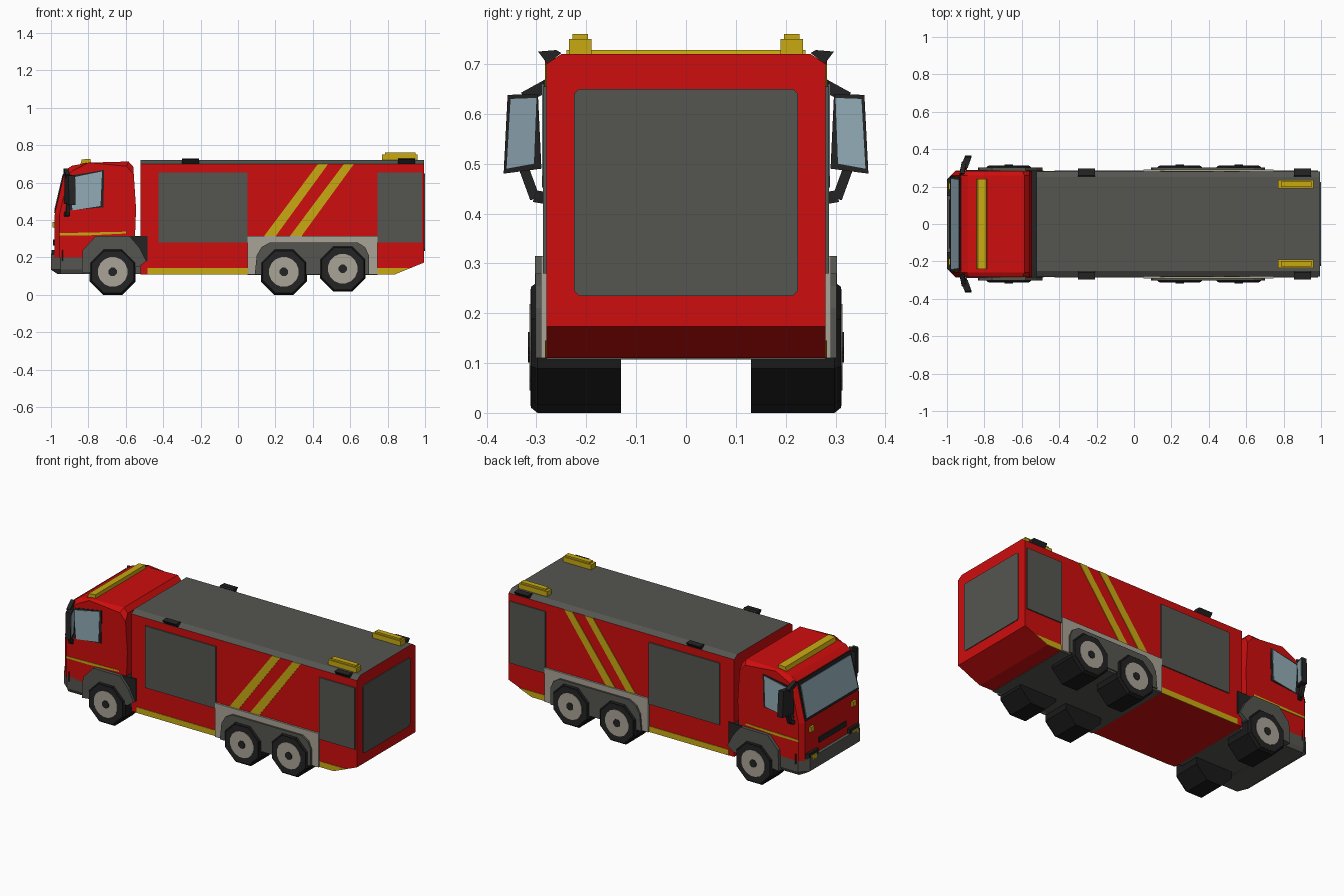
import bpy, bmesh, math
from mathutils import Vector

cube = bpy.data.objects.get("Cube")
if cube:
    bpy.data.objects.remove(cube, do_unlink=True)


def material(name, r, g, b):
    m = bpy.data.materials.new(name)
    m.use_nodes = True
    m.diffuse_color = (r, g, b, 1)
    bsdf = next(n for n in m.node_tree.nodes if n.type == 'BSDF_PRINCIPLED')
    bsdf.inputs["Base Color"].default_value = (r, g, b, 1)
    bsdf.inputs["Roughness"].default_value = 0.7
    return m


RED = material("fire red", 0.62, 0.004, 0.004)
GREY = material("panel grey", 0.09, 0.09, 0.08)
YELLOW = material("signal yellow", 0.58, 0.4, 0.006)
BEIGE = material("light metal", 0.4, 0.37, 0.31)
BLACK = material("trim black", 0.017, 0.017, 0.018)
TYRE = material("tyre rubber", 0.01, 0.01, 0.01)
GLASS = material("window glass", 0.29, 0.41, 0.47)


def finish(name, bm, *mats):
    bmesh.ops.recalc_face_normals(bm, faces=bm.faces[:])
    me = bpy.data.meshes.new(name)
    bm.to_mesh(me)
    bm.free()
    for m in mats:
        me.materials.append(m)
    ob = bpy.data.objects.new(name, me)
    bpy.context.collection.objects.link(ob)
    return ob


def loft(bm, ring_a, ring_b):
    """Closed solid between two rings with equal point counts."""
    a = [bm.verts.new(p) for p in ring_a]
    b = [bm.verts.new(p) for p in ring_b]
    bm.faces.new(a)
    bm.faces.new(b[::-1])
    for i in range(len(a)):
        j = (i + 1) % len(a)
        bm.faces.new((a[i], a[j], b[j], b[i]))


def place(p, axis, d):
    return {'x': (d, p[0], p[1]), 'y': (p[0], d, p[1]), 'z': (p[0], p[1], d)}[axis]


def prism_bm(pts, axis, a, b):
    bm = bmesh.new()
    loft(bm, [place(p, axis, a) for p in pts], [place(p, axis, b) for p in pts])
    return bm


def prism(name, pts, axis, a, b, mat):
    return finish(name, prism_bm(pts, axis, a, b), mat)


def rect(u0, u1, v0, v1):
    return [(u0, v0), (u1, v0), (u1, v1), (u0, v1)]


def box(name, x0, x1, y0, y1, z0, z1, mat):
    return prism(name, rect(x0, x1, y0, y1), 'z', z0, z1, mat)


def ngon(cx, cz, r, n):
    return [(cx + r * math.cos(math.tau * (i + 0.5) / n),
             cz + r * math.sin(math.tau * (i + 0.5) / n)) for i in range(n)]


def both_sides(name, pts, a, b, mat):
    """Side prism on the near and far flank."""
    for label, s in (("near", -1), ("far", 1)):
        prism(f"{name}_{label}", pts, 'y', s * a, s * b, mat)


SIDE = 0.28

# Rear body: chamfered roof edges and an upswept tail
section = [(-SIDE, .11), (SIDE, .11), (SIDE, .70), (.25, .72), (-.25, .72), (-SIDE, .70)]
bm = prism_bm(section, 'x', -.52, .995)
cut = bmesh.ops.bisect_plane(bm, geom=bm.verts[:] + bm.edges[:] + bm.faces[:],
                             plane_co=(.84, 0, .11), plane_no=(.065, 0, -.16), clear_outer=True)
bmesh.ops.holes_fill(bm, edges=[e for e in bm.edges if e.is_boundary])
body = finish("body", bm, RED, GREY)
for p in body.data.polygons:
    p.material_index = int(p.normal.z > .2)
box("wheel_bay_floor", .05, .745, -SIDE, SIDE, .107, .115, GREY)

# Shutters, lower trim and diagonal stripes
both_sides("front_shutter", rect(-.425, .05, .28, .655), SIDE, .287, GREY)
both_sides("rear_shutter", rect(.745, .985, .28, .655), SIDE, .287, GREY)
both_sides("sill_trim", rect(-.485, .05, .11, .145), SIDE, .283, YELLOW)
both_sides("tail_trim", [(.745, .11), (.84, .11), (.926, .145), (.745, .145)], SIDE, .283, YELLOW)
for x in (.14, .278):
    both_sides("stripe", [(x, .315), (x + .062, .315), (x + .342, .70), (x + .288, .70)],
               SIDE, .283, YELLOW)
c = .01
prism("back_shutter", [(-.225, .235 + c), (-.225 + c, .235), (.225 - c, .235), (.225, .235 + c),
                       (.225, .65 - c), (.225 - c, .65), (-.225 + c, .65), (-.225, .65 - c)],
      'x', .994, 1.0, GREY)

# Roof lamps
for s in (-1, 1):
    box("beacon_base", .77, .96, s * .19, s * .235, .715, .75, YELLOW)
    box("beacon_top", .785, .95, s * .197, s * .228, .75, .76, YELLOW)
    for x in (-.3, .855):
        prism("work_lamp", [(s * .278, .70), (s * .25, .722), (s * .26, .728), (s * .297, .725)],
              'x', x, x + .092, BLACK)

# Rear wheel surround
both_sides("rear_surround", rect(.05, .745, .11, .315), SIDE, .291, BEIGE)
both_sides("rear_arch", [(.09, .11), (.1, .21), (.125, .255), (.17, .28), (.64, .28),
                         (.68, .255), (.7, .21), (.7, .11)], SIDE, .302, GREY)

# Wheels: octagonal tyres, round rims, dark hubs
for x, z in ((-.67, .123), (.245, .123), (.56, .14)):
    for s in (-1, 1):
        bm = bmesh.new()
        rings = [(.13, .133), (.298, .133), (.311, .122)]
        for (y0, r0), (y1, r1) in zip(rings, rings[1:]):
            loft(bm, [(u, s * y0, v) for u, v in ngon(x, z, r0, 8)],
                 [(u, s * y1, v) for u, v in ngon(x, z, r1, 8)])
        finish("tyre", bm, TYRE)
        prism("tyre_wall", ngon(x, z, .118, 8), 'y', s * .305, s * .312, BLACK)
        prism("rim", ngon(x, z, .08, 16), 'y', s * .30, s * .314, BEIGE)
        prism("hub", ngon(x, z, .024, 8), 'y', s * .30, s * .317, BLACK)

# Cab with bevelled front corners and roof edges
CAB = .283
profile = [(-.98, .20), (-.98, .43), (-.925, .665), (-.89, .69), (-.80, .707), (-.585, .713),
           (-.56, .685), (-.545, .46), (-.555, .20)]
bm = prism_bm(profile, 'y', -CAB, CAB)
edges = []
for e in bm.edges:
    m = (e.verts[0].co + e.verts[1].co) / 2
    if abs(m.y) > .2 and (m.x < -.94 or m.z > .6):
        edges.append(e)
bmesh.ops.bevel(bm, geom=edges, offset=.025, segments=1, affect='EDGES')
finish("cab", bm, RED)

# Windscreen lies on the sloped front of the cab
low, high = Vector((-.98, 0, .43)), Vector((-.925, 0, .665))
out = Vector((-(high.z - low.z), 0, high.x - low.x)).normalized()


def screen(name, t0, t1, w0, w1, depth, mat):
    a, b = low.lerp(high, t0), low.lerp(high, t1)
    ring = [a + Vector((0, -w0, 0)), a + Vector((0, w0, 0)),
            b + Vector((0, w1, 0)), b + Vector((0, -w1, 0))]
    bm = bmesh.new()
    loft(bm, ring, [p + out * depth for p in ring])
    finish(name, bm, mat)


screen("windscreen_frame", .03, .99, .257, .252, .005, BLACK)
screen("windscreen", .1, .9, .245, .238, .008, GLASS)

# Side windows and cab stripe
both_sides("door_window_frame", [(-.925, .45), (-.72, .468), (-.715, .668), (-.895, .638)],
           CAB, .286, BLACK)
both_sides("door_window", [(-.885, .452), (-.735, .475), (-.727, .66), (-.9, .625)],
           CAB, .289, GLASS)
both_sides("cab_stripe", [(-.955, .318), (-.8, .318), (-.6, .328), (-.6, .338), (-.955, .33)],
           CAB, .286, YELLOW)

# Front face details
box("grille_slot", -.988, -.97, -.13, .13, .265, .295, BLACK)
for s in (-1, 1):
    box("marker_lamp", -.992, -.97, s * .185, s * .22, .36, .39, YELLOW)
    prism("headlamp_housing", [(-.996, s * .15), (-.996, s * .24), (-.935, s * .288),
                               (-.935, s * .15)], 'z', .18, .24, BLACK)
    box("headlamp", -1.0, -.97, s * .17, s * .225, .195, .222, YELLOW)

# Bumper and underside of the cab
plan = [(-1.0, -.24), (-.95, -.283), (-.82, -.283), (-.82, .283), (-.95, .283), (-1.0, .24)]
bm = bmesh.new()
low_ring = [(max(x, -.965), y * .96, .112) for x, y in plan]
mid_ring = [(x, y, .135) for x, y in plan]
loft(bm, low_ring, mid_ring)
loft(bm, mid_ring, [(x, y, .212) for x, y in plan])
finish("bumper", bm, GREY)
box("cab_floor", -.85, -.5, -.25, .25, .113, .23, GREY)
box("cab_rear_frame", -.575, -.485, -.287, .287, .18, .315, BLACK)

# Front wheel arches
both_sides("front_arch", [(-.835, .115), (-.83, .24), (-.76, .315), (-.58, .315), (-.525, .25),
                          (-.49, .18), (-.53, .15)], .26, .303, GREY)

# Roof light bar
prism("cab_light_bar", [(-.845, .69), (-.785, .70), (-.79, .728), (-.835, .724)],
      'y', -.24, .24, YELLOW)


# Mirrors: tilted housing, glass and two brackets
def bar(name, a, b, r):
    a, b = Vector(a), Vector(b)
    side = (b - a).cross(Vector((1, 0, 0))).normalized() * r
    fore = Vector((r, 0, 0))
    ring = [side + fore, side - fore, -side - fore, -side + fore]
    bm = bmesh.new()
    loft(bm, [a + p for p in ring], [b + p for p in ring])
    finish(name, bm, BLACK)


def mirror_ring(s, pts, x):
    """Outline swept rearward toward its outer edge."""
    return [(x + (y - .29) * .35, s * y, z) for y, z in pts]


housing = [(.290, .49), (.366, .48), (.358, .638), (.297, .64)]
pane = [(.305, .50), (.360, .49), (.352, .63), (.300, .632)]
for s in (-1, 1):
    for name, pts, x0, x1, mat in (("mirror_housing", housing, -.93, -.895, BLACK),
                                   ("mirror_glass", pane, -.897, -.892, GLASS)):
        bm = bmesh.new()
        loft(bm, mirror_ring(s, pts, x0), mirror_ring(s, pts, x1))
        finish(name, bm, mat)
    bar("mirror_upper_arm", (-.92, s * .265, .665), (-.91, s * .325, .632), .012)
    bar("mirror_lower_arm", (-.92, s * .275, .43), (-.91, s * .305, .435), .012)
    bar("mirror_lower_strut", (-.91, s * .303, .43), (-.91, s * .325, .49), .01)
